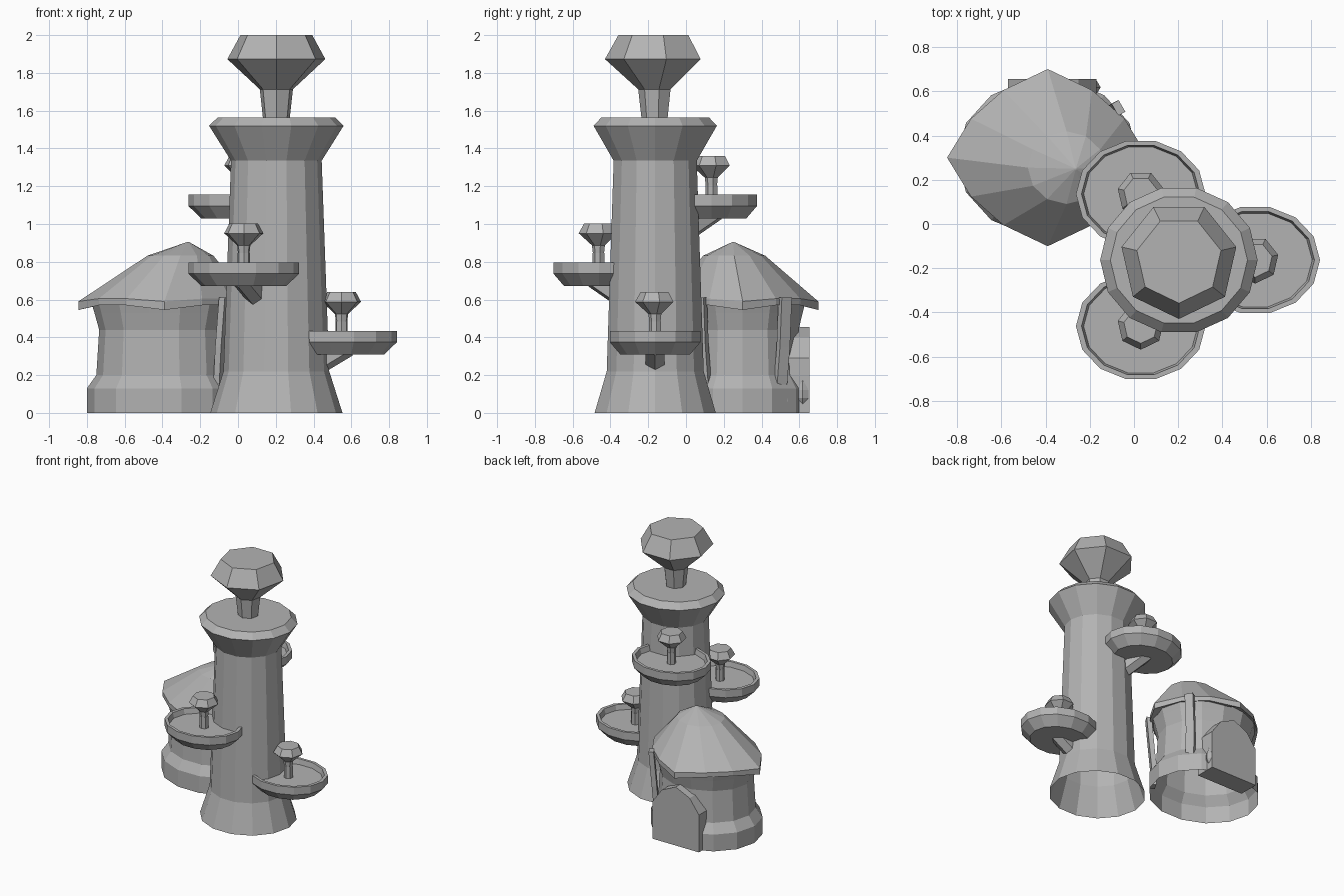
import bpy, bmesh
from math import cos, sin, pi, radians
from mathutils import Vector

old = bpy.data.objects.get("Cube")
if old:
    bpy.data.objects.remove(old, do_unlink=True)

stone = bpy.data.materials.new("grey_stone")
stone.use_nodes = True
grey = (0.45, 0.45, 0.45, 1)
stone.diffuse_color = grey
stone.node_tree.nodes["Principled BSDF"].inputs["Base Color"].default_value = grey


def finish(name, bm):
    bmesh.ops.recalc_face_normals(bm, faces=bm.faces)
    mesh = bpy.data.meshes.new(name)
    bm.to_mesh(mesh)
    bm.free()
    mesh.materials.append(stone)
    obj = bpy.data.objects.new(name, mesh)
    bpy.context.collection.objects.link(obj)
    return obj


def loft(name, rings, bottom=True, top=True):
    """Skin a list of point rings, optionally closing the ends."""
    bm = bmesh.new()
    loops = [[bm.verts.new(p) for p in ring] for ring in rings]
    for a, b in zip(loops, loops[1:]):
        for i in range(len(a)):
            j = (i + 1) % len(a)
            bm.faces.new((a[i], a[j], b[j], b[i]))
    if bottom:
        bm.faces.new(loops[0])
    if top:
        bm.faces.new(loops[-1])
    return finish(name, bm)


def ring(x, y, r, z, n, squash=1.0, phase=0.0):
    return [(x + r * cos(2 * pi * i / n + phase),
             y + r * squash * sin(2 * pi * i / n + phase), z) for i in range(n)]


def turned(name, x, y, profile, n, squash=1.0, phase=0.0, **caps):
    return loft(name, [ring(x, y, r, z, n, squash, phase) for r, z in profile], **caps)


def beam(name, start, end, radius, sides=6):
    a, b = Vector(start), Vector(end)
    q = (b - a).to_track_quat('Z', 'Y')
    shape = ring(0, 0, radius, 0, sides, phase=pi / 2)
    return loft(name, [[p + q @ Vector(v) for v in shape] for p in (a, b)])


def crystal(name, x, y, z, s):
    """Seven sided gem on a stem, z is the foot of the stem."""
    profile = [(.073, 0), (.09, .15), (.266, .31), (.195, .437)]
    turned(name, x, y, [(r * s, z + h * s) for r, h in profile], 7, phase=-pi / 2)


# Tower, open underneath
TX, TY = .203, -.163
turned("tower", TX, TY, [(.35, 0), (.28, .22), (.24, 1.335), (.356, 1.52), (.31, 1.565)],
       14, .94, bottom=False)
crystal("tower_crystal", TX, TY, 1.563, 1)

# Three dishes spiralling round the tower, each with a bracket and a crystal
for label, angle, z in (("low", 0, .434), ("middle", 240, .797), ("high", 120, 1.155)):
    d = Vector((cos(radians(angle)), sin(radians(angle)), 0))
    c = Vector((TX, TY, 0)) + d * .345
    turned(label + "_dish", c.x, c.y,
           [(.225, z - .125), (.293, z - .06), (.293, z), (.268, z), (.258, z - .04)], 14, .84)
    crystal(label + "_crystal", c.x, c.y, z - .04, .4)
    # stem foot continues down to the dish floor, gem sits above the rim
    bpy.data.objects[label + "_crystal"].location.z = .07
    turned(label + "_stem", c.x, c.y, [(.033, z - .04), (.033, z + .05)], 7, phase=-pi / 2)
    up = Vector((0, 0, 1))
    beam(label + "_bracket", c - d * .17 + up * (z - .2), c + d * .03 + up * (z - .08), .058)

# Hut walls, open underneath
HX, HY = -.39, .30
turned("hut_wall", HX, HY,
       [(.41, 0), (.41, .13), (.36, .2), (.345, .44), (.37, .53), (.385, .58)],
       14, .88, bottom=False)


# Roof with drooping corners and a leaning peak
def eave(r, z, droop):
    out = []
    for i in range(12):
        k = 1 if i % 3 == 0 else .88
        a = pi * i / 6
        out.append((HX + r * k * cos(a), HY + r * k * .88 * sin(a),
                    z - (droop if i % 3 == 0 else 0)))
    return out


loft("hut_roof", [eave(.36, .585, 0), eave(.455, .57, .025), eave(.455, .605, .015),
                  ring(-.305, .255, .175, .832, 12, .94),
                  ring(-.264, .25, .004, .905, 12)])

# Pointed arch door on the back of the hut
half = [(.2, 0), (.2, .29), (.12, .4)]
outline = half + [(0, .455)] + [(-x, z) for x, z in reversed(half)]
loft("hut_door", [[(-.37 + x, y, z) for x, z in outline] for y in (.5, .655)])

# Lantern beside the door
turned("lantern", -.185, .618,
       [(.014, .045), (.034, .08), (.034, .12), (.018, .165), (.008, .19)], 6)

# Two leaning timber posts under the eaves
for name, side in (("back_post", 1), ("front_post", -1)):
    spine = [(-.095, .205, .06), (-.1, .2, .15), (-.09, .215, .35), (-.07, .225, .61)]
    rings = []
    for x, dy, z in spine:
        c = Vector((x, HY + side * dy, z))
        out = Vector((cos(radians(30)), side * sin(radians(30)), 0)) * .018
        along = Vector((-out.y, out.x, 0)) * 1.7
        rings.append([c + out + along, c - out + along, c - out - along, c + out - along])
    loft(name, rings)
